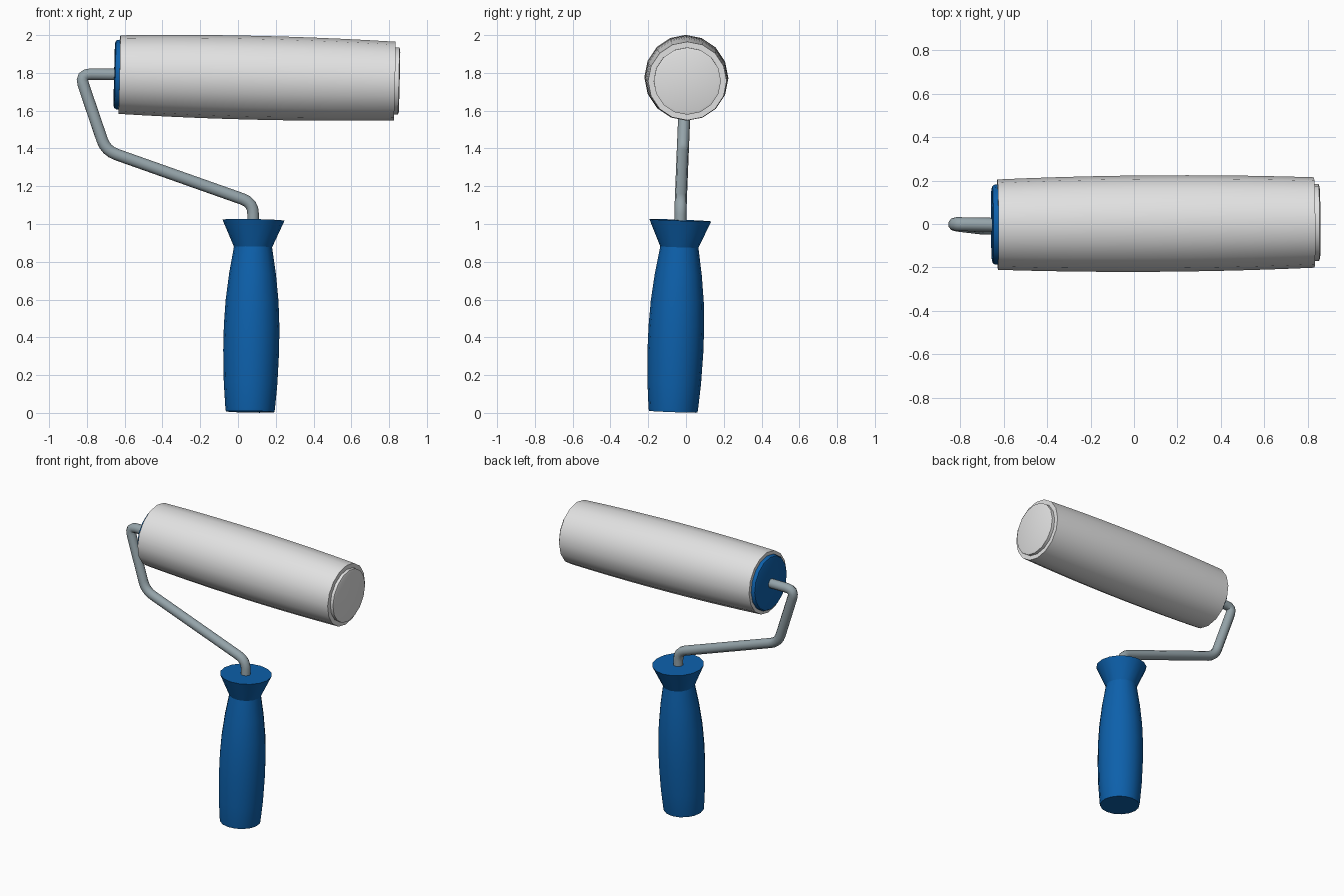
import bpy, bmesh, math
from mathutils import Vector

if "Cube" in bpy.data.objects:
    bpy.data.objects.remove(bpy.data.objects["Cube"])


def material(name, rgb):
    m = bpy.data.materials.new(name)
    m.diffuse_color = (*rgb, 1)
    m.use_nodes = True
    m.node_tree.nodes["Principled BSDF"].inputs["Base Color"].default_value = m.diffuse_color
    return m


BLUE = material("blue plastic", (0.004, 0.118, 0.41))
WHITE = material("white fleece", (0.76, 0.76, 0.76))
STEEL = material("grey steel", (0.30, 0.37, 0.40))


def smooth(ob, angle=30):
    bpy.ops.object.select_all(action='DESELECT')
    bpy.context.view_layer.objects.active = ob
    ob.select_set(True)
    bpy.ops.object.shade_smooth_by_angle(angle=math.radians(angle))


def lathe(name, start, end, profile, mat, sides=16):
    """Closed turned shape; profile = (fraction along axis, radius)."""
    a, b = Vector(start), Vector(end)
    axis = (b - a).normalized()
    ref = Vector((0, 0, 1)) if abs(axis.z) < 0.7 else Vector((1, 0, 0))
    u = (ref - axis * ref.dot(axis)).normalized()
    v = axis.cross(u)
    bm = bmesh.new()
    rings = []
    for t, r in profile:
        c = a.lerp(b, t)
        rings.append([bm.verts.new(c + r * (u * math.cos(k) + v * math.sin(k)))
                      for k in (2 * math.pi * i / sides for i in range(sides))])
    for p, q in zip(rings, rings[1:]):
        for i in range(sides):
            j = (i + 1) % sides
            bm.faces.new((p[i], p[j], q[j], q[i]))
    bm.faces.new(rings[0][::-1])
    bm.faces.new(rings[-1])
    bmesh.ops.recalc_face_normals(bm, faces=bm.faces)
    me = bpy.data.meshes.new(name)
    bm.to_mesh(me)
    bm.free()
    ob = bpy.data.objects.new(name, me)
    bpy.context.collection.objects.link(ob)
    me.materials.append(mat)
    smooth(ob)
    return ob


def on_roller(x):
    """Point on the slightly tilted roller axis."""
    s = (x + 0.63) / 1.46
    return (x, -0.003 + 0.010 * s, 1.791 - 0.034 * s)


# Roller sleeve, gently barrelled
n = 10
barrel = [(i / n, 0.208 + 0.014 * (1 - (2 * i / n - 1) ** 2)) for i in range(n + 1)]
lathe("roller_sleeve", on_roller(-0.628), on_roller(0.83), barrel, WHITE)

# End caps
lathe("roller_end_cap", on_roller(0.81), on_roller(0.855),
      [(0, 0.178), (0.9, 0.178), (1, 0.165)], WHITE)
lathe("roller_hub_cap", on_roller(-0.60), on_roller(-0.655),
      [(0, 0.186), (0.75, 0.184), (0.92, 0.178), (1, 0.165)], BLUE)

# Handle: tapered grip with flared collar
lathe("handle", (0.064, -0.068, 0.006), (0.082, -0.030, 1.02),
      [(0, 0.128), (0.015, 0.131), (0.15, 0.142), (0.32, 0.148), (0.45, 0.147),
       (0.58, 0.140), (0.72, 0.124), (0.86, 0.101), (1, 0.164)], BLUE)


# Bent wire frame with rounded corners
def rounded(points, radius, steps=4):
    pts = [Vector(p) for p in points]
    out = [pts[0]]
    for p, c, q in zip(pts, pts[1:], pts[2:]):
        s = c + (p - c).normalized() * radius
        e = c + (q - c).normalized() * radius
        for i in range(steps + 1):
            t = i / steps
            out.append(s * (1 - t) ** 2 + c * 2 * t * (1 - t) + e * t * t)
    return out + [pts[-1]]


path = rounded([(-0.62, -0.004, 1.791), (-0.838, 0.0, 1.794), (-0.70, -0.017, 1.388),
                (0.081, -0.028, 1.112), (0.079, -0.031, 0.97)], 0.06)
cu = bpy.data.curves.new("wire_frame", 'CURVE')
cu.dimensions = '3D'
cu.bevel_depth = 0.032
cu.bevel_resolution = 3
cu.use_fill_caps = True
sp = cu.splines.new('POLY')
sp.points.add(len(path) - 1)
for pt, co in zip(sp.points, path):
    pt.co = (*co, 1)
cu.materials.append(STEEL)
wire = bpy.data.objects.new("wire_frame", cu)
bpy.context.collection.objects.link(wire)
bpy.ops.object.select_all(action='DESELECT')
bpy.context.view_layer.objects.active = wire
wire.select_set(True)
bpy.ops.object.convert(target='MESH')
smooth(bpy.context.view_layer.objects.active, 40)
